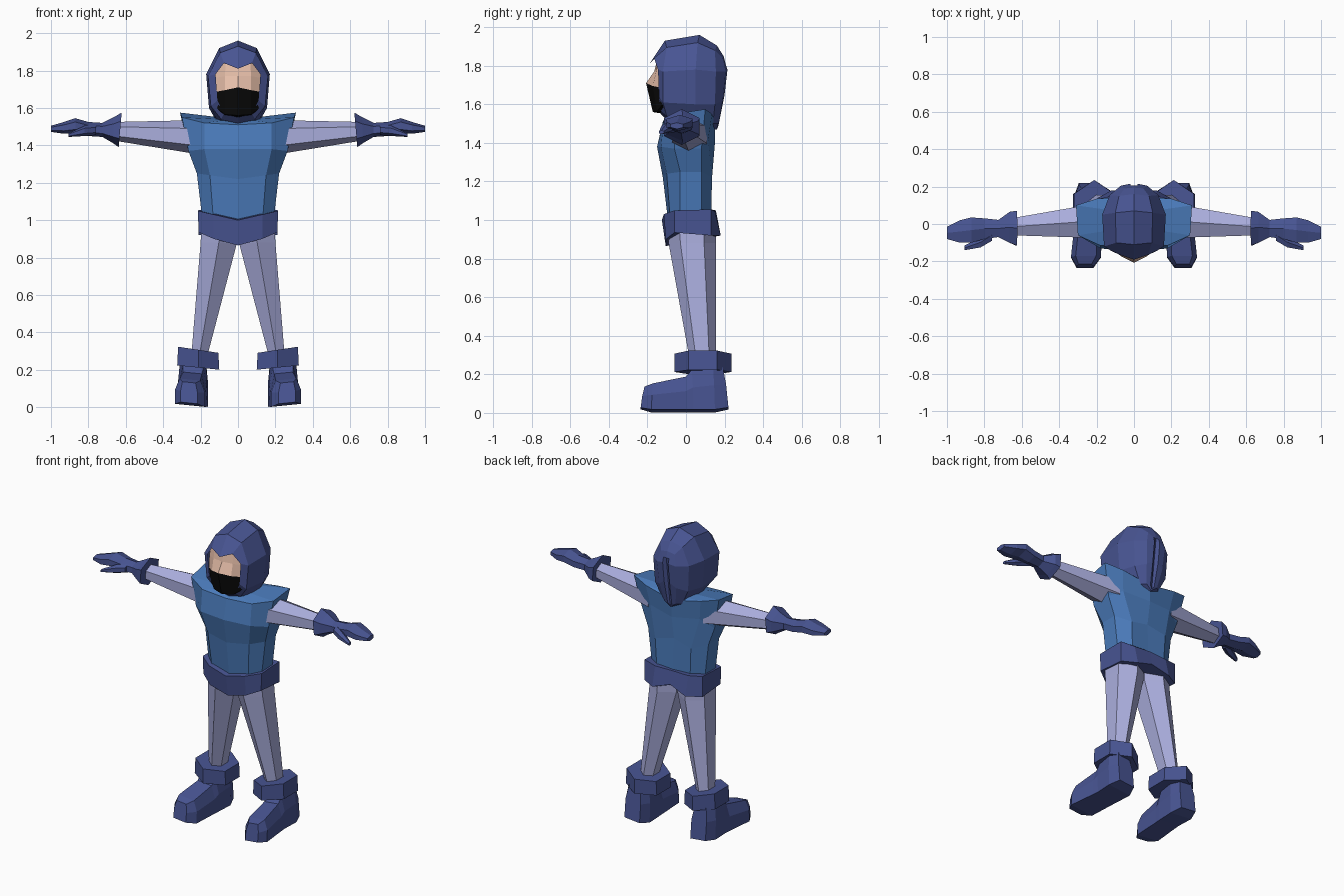
import bpy, bmesh
from math import cos, sin, radians


def material(name, rgb):
    m = bpy.data.materials.new(name)
    m.diffuse_color = (*rgb, 1)
    return m


NAVY = material("navy", (0.065, 0.09, 0.29))
BLUE = material("blue", (0.07, 0.20, 0.50))
LILAC = material("lilac", (0.40, 0.42, 0.72))
SKIN = material("skin", (0.80, 0.52, 0.40))
BLACK = material("black", (0.003, 0.003, 0.003))


def loft(name, rings, mat, closed=True, caps=(True, True)):
    """Skin rings of points, then mirror across x = 0 (open rings are half outlines)."""
    bm = bmesh.new()
    vs = [[bm.verts.new(p) for p in r] for r in rings]
    n = len(vs[0])
    for a, b in zip(vs, vs[1:]):
        for i in range(n if closed else n - 1):
            j = (i + 1) % n
            bm.faces.new((a[i], a[j], b[j], b[i]))
    if caps[0]:
        bm.faces.new(vs[0][::-1])
    if caps[1]:
        bm.faces.new(vs[-1])
    bmesh.ops.recalc_face_normals(bm, faces=bm.faces)
    me = bpy.data.meshes.new(name)
    bm.to_mesh(me)
    bm.free()
    me.materials.append(mat)
    ob = bpy.data.objects.new(name, me)
    bpy.context.collection.objects.link(ob)
    mod = ob.modifiers.new("mirror", 'MIRROR')
    mod.merge_threshold = 0.001
    return ob


def hex_x(x, y0, y1, z0, z1, lean=0):
    """Six-sided ring across x, filling the given y and z ranges."""
    cy, cz, ry, rz = (y0 + y1) / 2, (z0 + z1) / 2, (y1 - y0) / 2, (z1 - z0) / 2
    return [(x - lean * sin(radians(a)), cy + ry * cos(radians(a)) / 0.866, cz + rz * sin(radians(a)))
            for a in range(30, 390, 60)]


def hex_z(z, x0, x1, y0, y1, tilt=0):
    """Six-sided ring across z, with corners at front and back."""
    cx, cy, rx, ry = (x0 + x1) / 2, (y0 + y1) / 2, (x1 - x0) / 2, (y1 - y0) / 2
    pts = [(cx + rx * cos(radians(a)) / 0.866, cy + ry * sin(radians(a))) for a in range(30, 390, 60)]
    return [(x, y, z + tilt * (x - cx)) for x, y in pts]


# Hood, from face opening to the back of the head
loft("hood", [
    [(0, -.19, 1.81), (.075, -.165, 1.84), (.12, -.145, 1.78), (.11, -.14, 1.64), (.075, -.135, 1.57), (0, -.13, 1.55)],
    [(0, -.11, 1.93), (.095, -.1, 1.895), (.16, -.12, 1.77), (.145, -.12, 1.61), (.09, -.1, 1.54), (0, -.1, 1.52)],
    [(0, .07, 1.96), (.1, .06, 1.92), (.17, .05, 1.78), (.155, .05, 1.6), (.1, .05, 1.5), (0, .05, 1.48)],
    [(0, .16, 1.905), (.08, .15, 1.88), (.13, .155, 1.77), (.12, .15, 1.6), (.07, .14, 1.5), (0, .14, 1.47)],
    [(0, .195, 1.85), (.05, .19, 1.84), (.07, .205, 1.77), (.06, .19, 1.62), (.04, .165, 1.5), (0, .16, 1.47)],
    [(0, .205, 1.81), (.02, .205, 1.81), (.02, .215, 1.78), (.02, .2, 1.65), (.015, .17, 1.5), (0, .165, 1.48)],
], NAVY, closed=False, caps=(False, True))

# Face and mask
nose = [(0, -.207, 1.71), (.07, -.172, 1.695), (.125, -.125, 1.685)]
loft("face", [
    [(0, -.15, 1.83), (.065, -.145, 1.85), (.125, -.11, 1.8)],
    [(0, -.165, 1.77), (.07, -.155, 1.77), (.125, -.12, 1.76)],
    nose], SKIN, closed=False, caps=(False, False))
loft("mask", [
    nose,
    [(0, -.172, 1.56), (.07, -.15, 1.565), (.115, -.12, 1.6)],
    [(0, -.11, 1.55), (.07, -.11, 1.56), (.11, -.1, 1.59)]], BLACK, closed=False, caps=(False, False))

# Tunic, from waist to neck
loft("tunic", [
    [(0, -.09, .97), (.13, -.08, .98), (.19, -.03, 1.0), (.19, .08, 1.0), (.12, .13, 1.0), (0, .135, 1.0)],
    [(0, -.12, 1.22), (.15, -.1, 1.24), (.22, -.03, 1.25), (.22, .08, 1.25), (.13, .135, 1.22), (0, .125, 1.25)],
    [(0, -.15, 1.38), (.18, -.13, 1.38), (.265, -.06, 1.37), (.265, .08, 1.37), (.18, .115, 1.42), (0, .15, 1.4)],
    [(0, -.12, 1.51), (.18, -.115, 1.52), (.3, -.06, 1.55), (.31, .1, 1.575), (.2, .135, 1.55), (0, .15, 1.51)],
    [(0, -.08, 1.52), (.07, -.08, 1.535), (.1, -.03, 1.54), (.1, .07, 1.55), (.07, .12, 1.54), (0, .14, 1.52)],
], BLUE, closed=False)

# Belt, dipping at the front
loft("belt", [
    [(0, -.105, .865), (.13, -.105, .9), (.21, -.06, .935), (.21, .13, .92), (.12, .18, .92), (0, .165, .96)],
    [(0, -.125, 1.0), (.13, -.115, 1.03), (.215, -.06, 1.05), (.21, .13, 1.055), (.12, .15, 1.045), (0, .155, 1.05)],
], NAVY, closed=False)

# Arms and gloves
loft("arm", [hex_x(.2, -.075, .11, 1.35, 1.535), hex_x(.66, -.06, .03, 1.425, 1.525)], LILAC)
loft("glove", [
    hex_x(.63, -.115, .07, 1.39, 1.575, .008),
    hex_x(.665, -.1, .065, 1.41, 1.55),
    hex_x(.725, -.07, .022, 1.445, 1.52),
    hex_x(.8, -.08, .03, 1.45, 1.525),
    hex_x(.87, -.1, .035, 1.465, 1.545),
    hex_x(.93, -.1, .02, 1.462, 1.525),
    hex_x(1.0, -.08, -.015, 1.472, 1.505)], NAVY)
loft("thumb", [
    hex_x(.76, -.09, -.03, 1.455, 1.51),
    hex_x(.82, -.125, -.07, 1.45, 1.505),
    hex_x(.905, -.14, -.115, 1.445, 1.465)], NAVY)

# Legs and boot cuffs
loft("leg", [hex_z(.98, .0, .195, -.1, .155), hex_z(.88, .005, .2, -.09, .155),
             hex_z(.27, .165, .25, .02, .155)], LILAC)
loft("boot_cuff", [hex_z(.212, .1, .325, -.06, .235, .1),
                   hex_z(.307, .105, .32, -.06, .235, .15)], NAVY)


def boot_ring(yb, yt, cx, w, wt, z0, z1):
    """Six-sided boot section: flat sole, upright sides, narrower top."""
    zm, ym = z0 + .55 * (z1 - z0), yb + .4 * (yt - yb)
    pts = [(-w, yb, z0), (w, yb, z0), (w, ym, zm), (wt, yt, z1), (-wt, yt, z1), (-w, ym, zm)]
    return [(cx + x, y, z + .1 * (x + .08)) for x, y, z in pts]


# Boots, from heel to toe
loft("boot", [
    boot_ring(.22, .19, .24, .055, .04, .015, .23),
    boot_ring(.15, .14, .24, .08, .07, .002, .23),
    boot_ring(.04, .03, .24, .075, .055, .002, .21),
    boot_ring(.0, .0, .243, .075, .05, .002, .175),
    boot_ring(-.18, -.17, .257, .08, .055, .002, .14),
    boot_ring(-.235, -.215, .262, .045, .035, .015, .125)], NAVY)
